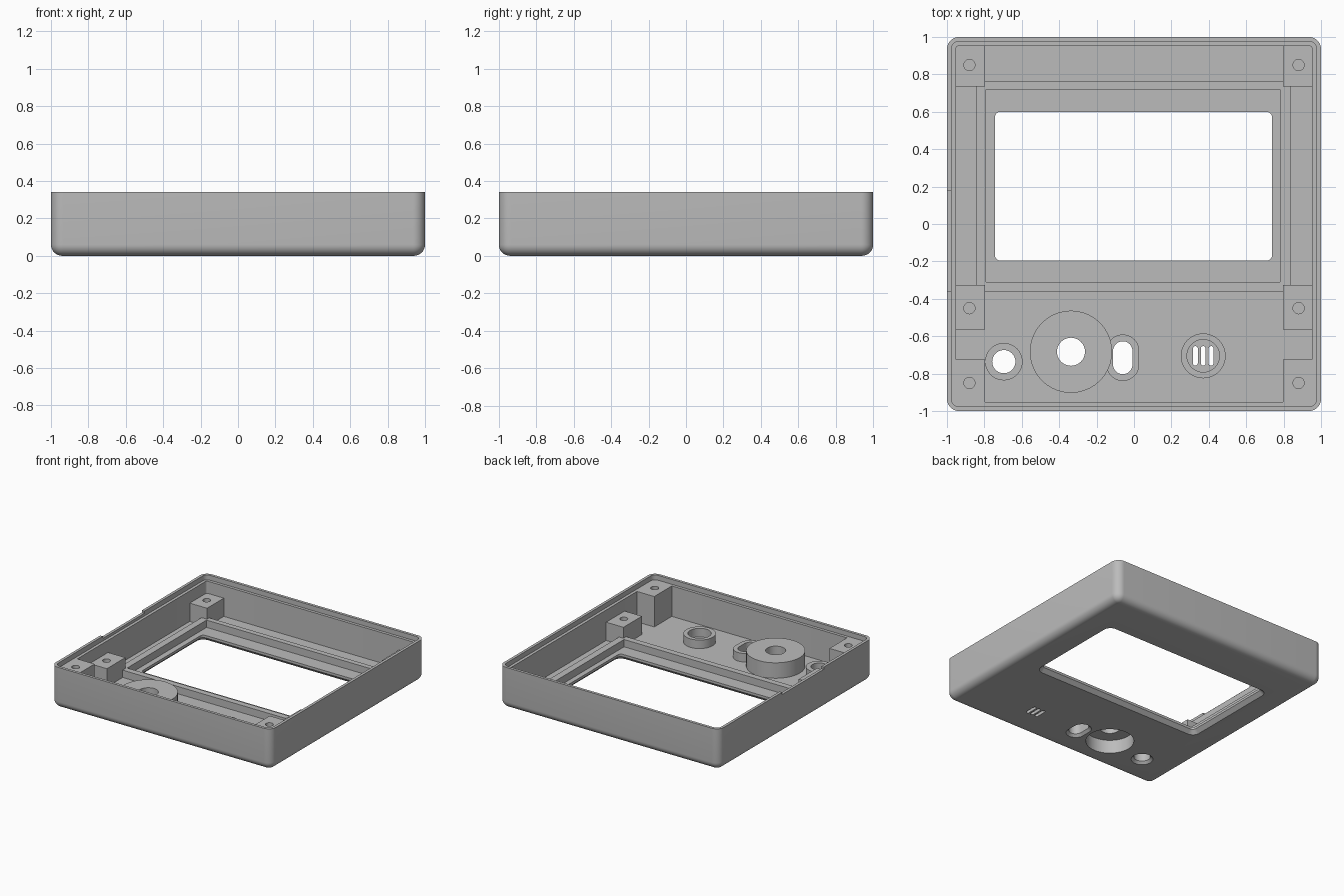
import bpy, bmesh
from math import sin, cos, pi, radians

cube = bpy.data.objects.get("Cube")
if cube:
    bpy.data.objects.remove(cube, do_unlink=True)

# The single plastic colour
plastic = bpy.data.materials.new("grey_plastic")
plastic.use_nodes = True
GREY = (0.5, 0.5, 0.5, 1)
plastic.diffuse_color = GREY
for node in plastic.node_tree.nodes:
    if node.type == 'BSDF_PRINCIPLED':
        node.inputs["Base Color"].default_value = GREY

FLOOR, LEDGE, RIM = 0.05, 0.30, 0.34


def outline(cx, cy, hx, hy, r, z, n=10):
    """Rounded rectangle loop; a circle when hx = hy = r, square when r = 0."""
    if r == 0:
        n = 0
    pts = []
    for q, (sx, sy) in enumerate([(1, 1), (-1, 1), (-1, -1), (1, -1)]):
        for i in range(n + 1):
            a = (q + (i / n if n else 0)) * pi / 2
            pts.append((cx + sx * (hx - r) + r * cos(a),
                        cy + sy * (hy - r) + r * sin(a), z))
    return pts


def circle(cx, cy, r, z):
    return outline(cx, cy, r, r, r, z)


def loft(bm, rings, closed=False):
    """Skin loops in order; closed joins last to first, otherwise caps ends."""
    loops = [[bm.verts.new(p) for p in ring] for ring in rings]
    pairs = list(zip(loops, loops[1:]))
    if closed:
        pairs.append((loops[-1], loops[0]))
    else:
        bm.faces.new(loops[0][::-1])
        bm.faces.new(loops[-1])
    for a, b in pairs:
        for i in range(len(a)):
            j = (i + 1) % len(a)
            bm.faces.new((a[i], a[j], b[j], b[i]))


def finish(name, bm):
    bmesh.ops.remove_doubles(bm, verts=bm.verts, dist=1e-5)
    bmesh.ops.recalc_face_normals(bm, faces=bm.faces)
    mesh = bpy.data.meshes.new(name)
    bm.to_mesh(mesh)
    bm.free()
    mesh.materials.append(plastic)
    obj = bpy.data.objects.new(name, mesh)
    bpy.context.collection.objects.link(obj)
    return obj


def make(name, rings, closed=False):
    bm = bmesh.new()
    loft(bm, rings, closed)
    return finish(name, bm)


def box_rings(x0, x1, y0, y1, z0, z1):
    return [outline((x0 + x1) / 2, (y0 + y1) / 2, (x1 - x0) / 2,
                    (y1 - y0) / 2, 0, z) for z in (z0, z1)]


def sleeve(name, outer, inner, z0, z1):
    """Upright wall between two outlines."""
    return make(name, [outline(*outer, z0), outline(*outer, z1),
                       outline(*inner, z1), outline(*inner, z0)], True)


def flared(cx, cy, hx, hy, r, c):
    """Through-hole cutter, widened by c on the underside."""
    wide = (cx, cy, hx + c, hy + c, r + c)
    return [outline(*wide, -0.05), outline(*wide, 0),
            outline(cx, cy, hx, hy, r, c), outline(cx, cy, hx, hy, r, 0.1)]


# Tray shell: rounded bottom edge, stepped rim, hollow inside
F = 0.06
rings = []
for k in range(9):
    a = k / 8 * pi / 2
    d = F * (1 - sin(a))
    rings.append(outline(0, 0, 1 - d, 1 - d, 0.065 - d, F * (1 - cos(a))))
rings.append(outline(0, 0, 1, 1, 0.065, RIM))
for h, r, z in [(0.977, 0.042, RIM), (0.977, 0.042, LEDGE),
                (0.953, 0.018, LEDGE), (0.953, 0.018, FLOOR)]:
    rings.append(outline(0, 0, h, h, r, z))
shell = make("tray_shell", rings)

# Screw posts: y range and height, mirrored left and right
POSTS = [("back", 0.735, 0.953, 0.20, 0.85),
         ("middle", -0.565, -0.325, 0.20, -0.45),
         ("front", -0.953, -0.725, LEDGE, -0.85)]
posts = []
cut = bmesh.new()
for side, s in (("left", 1), ("right", -1)):
    for label, y0, y1, top, hole_y in POSTS:
        x0, x1 = sorted((s * 0.796, s * 0.953))
        posts.append(make(f"{label}_{side}_post",
                          box_rings(x0, x1, y0, y1, FLOOR, top)))
        loft(cut, [circle(s * 0.88, hole_y, 0.03, z) for z in (0.08, top + 0.03)])

# Openings: screen window, button, slot, dial recess, vent slits, rim notch
BUTTON, SLOT, DIAL, VENT = (-0.696, -0.736), (-0.06, -0.715), (-0.337, -0.683), (0.37, -0.705)
loft(cut, flared(-0.003, 0.202, 0.741, 0.398, 0.03, 0.03))
loft(cut, flared(*BUTTON, 0.062, 0.062, 0.062, 0.02))
loft(cut, flared(*SLOT, 0.052, 0.088, 0.052, 0.02))
loft(cut, [circle(*DIAL, 0.18, z) for z in (-0.05, 0.08)])
for i in (-1, 0, 1):
    loft(cut, [outline(VENT[0] + i * 0.042, VENT[1], 0.013, 0.052, 0.013, z)
               for z in (-0.05, 0.1)])
loft(cut, box_rings(-1.05, -0.965, -0.36, 0.18, 0.322, 0.4))
cutter = finish("opening_cutter", cut)
cutter.hide_render = True

for obj in [shell] + posts:
    mod = obj.modifiers.new("openings", 'BOOLEAN')
    mod.operation = 'DIFFERENCE'
    mod.solver = 'EXACT'
    mod.object = cutter
bpy.context.view_layer.update()
graph = bpy.context.evaluated_depsgraph_get()
baked = [(o, bpy.data.meshes.new_from_object(o.evaluated_get(graph)))
         for o in [shell] + posts]
for obj, mesh in baked:
    obj.modifiers.clear()
    obj.data = mesh
bpy.data.objects.remove(cutter, do_unlink=True)

# Raised frame around the window
sleeve("window_ridge", (-0.005, 0.202, 0.841, 0.562, 0),
       (-0.005, 0.205, 0.785, 0.515, 0), FLOOR, 0.11)

# Collars round the small openings
sleeve("button_collar", (*BUTTON, 0.1, 0.1, 0.1),
       (*BUTTON, 0.062, 0.062, 0.062), FLOOR, 0.12)
sleeve("slot_collar", (*SLOT, 0.088, 0.124, 0.088),
       (*SLOT, 0.052, 0.088, 0.052), FLOOR, 0.12)
sleeve("vent_collar", (*VENT, 0.12, 0.12, 0.12),
       (*VENT, 0.087, 0.087, 0.087), FLOOR, 0.12)

# Dial cup, open underneath with a shaft hole
make("dial_cup", [circle(*DIAL, r, z) for r, z in
                  [(0.22, FLOOR), (0.22, 0.177), (0.075, 0.177),
                   (0.075, 0.11), (0.18, 0.11), (0.18, FLOOR)]], True)

# Smooth curves, sharp corners
for obj in bpy.context.collection.objects:
    if obj.type == 'MESH' and plastic.name in obj.data.materials:
        obj.data.polygons.foreach_set("use_smooth", [True] * len(obj.data.polygons))
        obj.data.set_sharp_from_angle(angle=radians(30))
